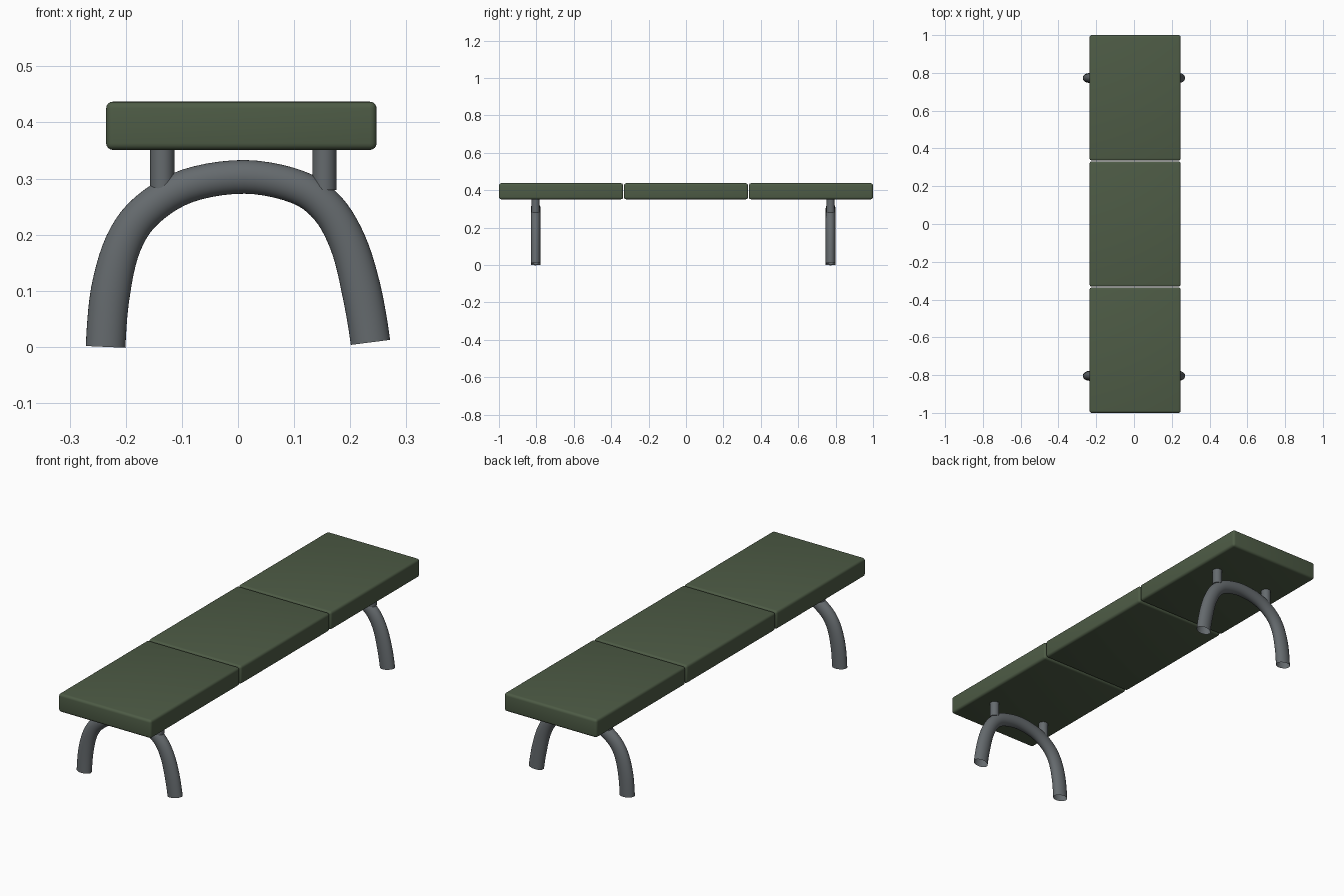
import bpy, bmesh, math
from mathutils import Vector

if "Cube" in bpy.data.objects:
    bpy.data.objects.remove(bpy.data.objects["Cube"])

def material(name, color):
    m = bpy.data.materials.new(name)
    m.diffuse_color = color
    m.use_nodes = True
    m.node_tree.nodes["Principled BSDF"].inputs["Base Color"].default_value = m.diffuse_color
    return m

green = material("green_padding", (0.075, 0.105, 0.06, 1))
grey = material("grey_metal", (0.13, 0.145, 0.155, 1))

def finish(name, bm, mat):
    bmesh.ops.recalc_face_normals(bm, faces=bm.faces)
    me = bpy.data.meshes.new(name)
    bm.to_mesh(me)
    bm.free()
    me.materials.append(mat)
    ob = bpy.data.objects.new(name, me)
    bpy.context.collection.objects.link(ob)
    bpy.ops.object.select_all(action='DESELECT')
    ob.select_set(True)
    bpy.context.view_layer.objects.active = ob
    bpy.ops.object.shade_smooth_by_angle(angle=math.radians(40))
    return ob

# Seat cushions: three rounded slabs side by side
def cushion(name, y):
    bm = bmesh.new()
    bmesh.ops.create_cube(bm, size=1)
    for v in bm.verts:
        v.co = Vector((0.006 + v.co.x * 0.482, y + v.co.y * 0.664, 0.394 + v.co.z * 0.086))
    bmesh.ops.bevel(bm, geom=bm.edges[:], offset=0.012, segments=4,
                    profile=0.5, affect='EDGES')
    finish(name, bm, green)

for i, y in enumerate((-0.668, 0, 0.668)):
    cushion(f"seat_cushion_{i + 1}", y)

# Leg arch: open oval tube swept along a smooth path (first and last points only steer)
PATH = [Vector(p) for p in (
    (-0.236, -0.10), (-0.236, 0), (-0.227, 0.10), (-0.204, 0.185), (-0.163, 0.243),
    (-0.09, 0.287), (0.012, 0.303), (0.106, 0.285), (0.16, 0.247), (0.196, 0.185),
    (0.219, 0.105), (0.236, 0.008), (0.244, -0.09))]

def spline(i, t):
    a, b, c, d = PATH[i - 1:i + 3]
    p = 0.5 * (2 * b + (c - a) * t + (2 * a - 5 * b + 4 * c - d) * t**2
               + (3 * b - a - 3 * c + d) * t**3)
    tan = (c - a) + 2 * (2 * a - 5 * b + 4 * c - d) * t + 3 * (3 * b - a - 3 * c + d) * t**2
    return p, tan.normalized()

def leg_arch(name, y, sides=32, steps=5):
    samples = [spline(i, s / steps) for i in range(1, len(PATH) - 2) for s in range(steps)]
    samples.append(spline(len(PATH) - 3, 1))
    bm = bmesh.new()
    rings = []
    for p, t in samples:
        r = 0.030 + 0.0053 * min(1, max(0, (0.30 - p.y) / 0.2))
        ring = []
        for k in range(sides):
            a = 2 * math.pi * k / sides
            o = r * math.cos(a)
            ring.append(bm.verts.new((p.x - t.y * o, y + 0.026 * math.sin(a), p.y + t.x * o)))
        rings.append(ring)
    for r0, r1 in zip(rings, rings[1:]):
        for k in range(sides):
            n = (k + 1) % sides
            bm.faces.new((r0[k], r0[n], r1[n], r1[k]))
    finish(name, bm, grey)

# Support posts between arch and seat
def post(name, x, y):
    bm = bmesh.new()
    bmesh.ops.create_cone(bm, cap_ends=True, segments=32, radius1=0.0215,
                          radius2=0.0215, depth=0.074)
    bmesh.ops.translate(bm, verts=bm.verts, vec=(x, y, 0.317))
    finish(name, bm, grey)

for end, y in (("front", -0.804), ("back", 0.773)):
    leg_arch(f"{end}_leg_arch", y)
    post(f"{end}_left_post", -0.135, y)
    post(f"{end}_right_post", 0.154, y)
